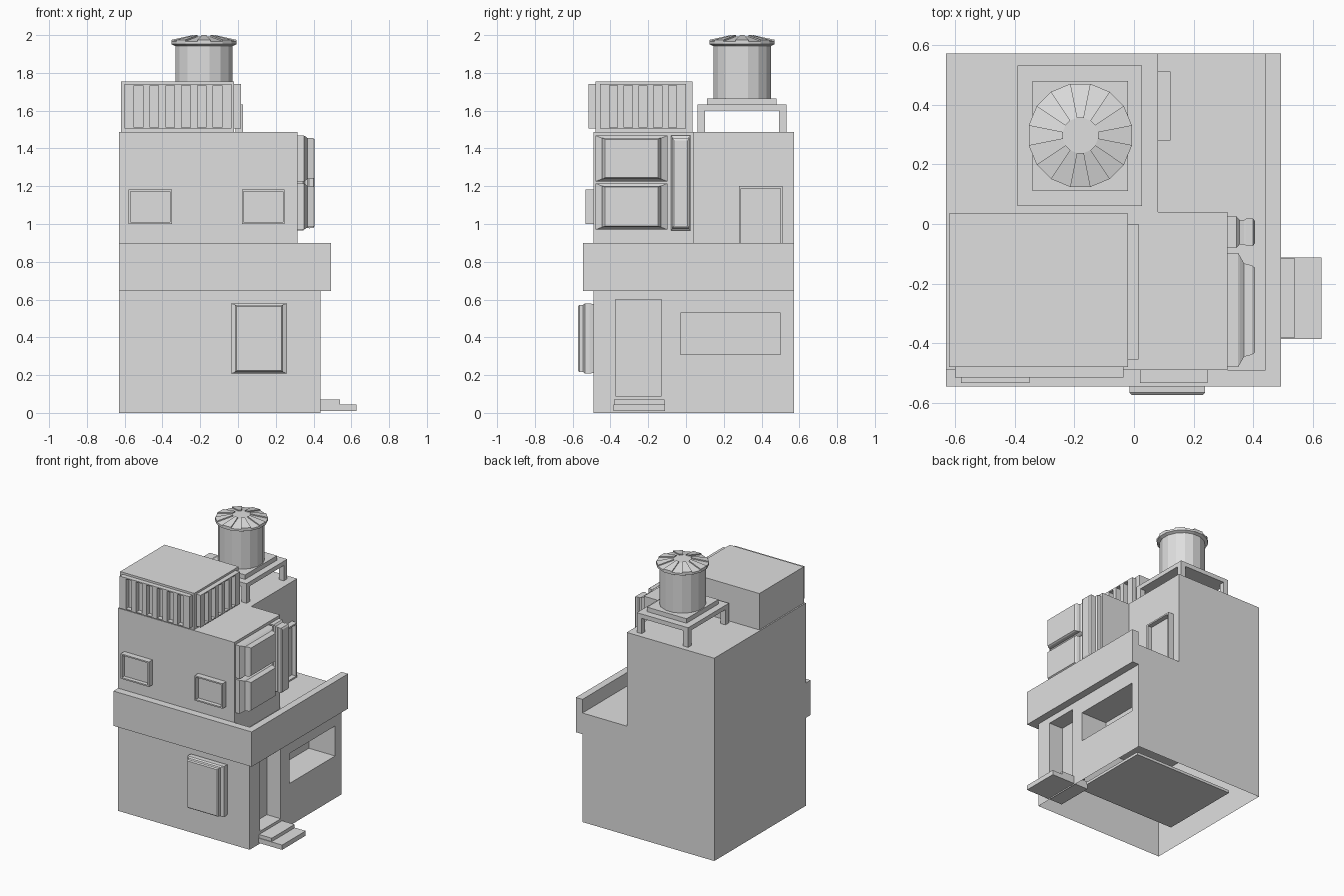
import bpy, bmesh
from math import cos, sin, pi
from mathutils import Vector

cube = bpy.data.objects.get("Cube")
if cube:
    bpy.data.objects.remove(cube, do_unlink=True)

GREY = (0.74, 0.74, 0.74, 1)
plaster = bpy.data.materials.new("plain_grey")
plaster.use_nodes = True
plaster.diffuse_color = GREY
plaster.node_tree.nodes["Principled BSDF"].inputs["Base Color"].default_value = GREY


def finish(name, bm):
    bmesh.ops.recalc_face_normals(bm, faces=bm.faces)
    mesh = bpy.data.meshes.new(name)
    bm.to_mesh(mesh)
    bm.free()
    mesh.materials.append(plaster)
    obj = bpy.data.objects.new(name, mesh)
    bpy.context.collection.objects.link(obj)
    return obj


def add_box(bm, x, y, z):
    verts = bmesh.ops.create_cube(bm, size=1)["verts"]
    for v in verts:
        v.co = Vector([r[0] if c < 0 else r[1] for c, r in zip(v.co, (x, y, z))])


def boxes(name, *ranges):
    bm = bmesh.new()
    for r in ranges:
        add_box(bm, *r)
    return finish(name, bm)


def prism(name, outline, z0, z1):
    bm = bmesh.new()
    face = bm.faces.new([bm.verts.new((x, y, z0)) for x, y in outline])
    top = bmesh.ops.extrude_face_region(bm, geom=[face])["geom"]
    bmesh.ops.translate(bm, vec=(0, 0, z1 - z0),
                        verts=[g for g in top if isinstance(g, bmesh.types.BMVert)])
    return finish(name, bm)


def framed(name, x, y, z, facing, border, depth):
    """Box whose facing side is a thin border around a sunken panel."""
    bm = bmesh.new()
    add_box(bm, x, y, z)
    bm.normal_update()
    d = Vector(facing)
    face = max(bm.faces, key=lambda f: f.normal.dot(d))
    bmesh.ops.inset_region(bm, faces=[face], thickness=border)
    inner = bmesh.ops.extrude_face_region(bm, geom=[face])["geom"]
    bmesh.ops.translate(bm, vec=d * -depth,
                        verts=[g for g in inner if isinstance(g, bmesh.types.BMVert)])
    bmesh.ops.delete(bm, geom=[face], context='FACES')
    return finish(name, bm)


def sign(name, wall, u, z, tiers, sideways):
    """Rectangular rings (distance out, side inset, top inset) joined into a sign."""
    bm = bmesh.new()
    rings = []
    for out, a, b in tiers:
        corners = [(u[0] + a, z[0] + b), (u[1] - a, z[0] + b),
                   (u[1] - a, z[1] - b), (u[0] + a, z[1] - b)]
        rings.append([bm.verts.new((wall + out, p, q) if sideways else (p, wall - out, q))
                      for p, q in corners])
    for low, high in zip(rings, rings[1:]):
        for i in range(4):
            j = (i + 1) % 4
            bm.faces.new((low[i], low[j], high[j], high[i]))
    bm.faces.new(rings[0])
    bm.faces.new(rings[-1])
    return finish(name, bm)


# Ground floor: cut door and window recesses, then open the underside
ground = boxes("ground_floor_walls", ((-0.63, 0.438), (-0.49, 0.572), (0, 0.7)))
cutter = boxes("recess_cutter",
               ((0.325, 0.6), (-0.372, -0.13), (0.09, 0.6)),
               ((0.225, 0.6), (-0.03, 0.5), (0.31, 0.53)))
cutter.hide_render = True
cut = ground.modifiers.new("recesses", 'BOOLEAN')
cut.operation = 'DIFFERENCE'
cut.solver = 'EXACT'
cut.object = cutter
bpy.context.view_layer.update()
carved = bpy.data.meshes.new_from_object(
    ground.evaluated_get(bpy.context.evaluated_depsgraph_get()))
ground.modifiers.clear()
ground.data = carved
bpy.data.objects.remove(cutter, do_unlink=True)
bm = bmesh.new()
bm.from_mesh(carved)
bmesh.ops.delete(bm, geom=[f for f in bm.faces if f.calc_center_median().z < 0.001],
                 context='FACES')
bm.to_mesh(carved)
bm.free()
boxes("inner_floor", ((-0.53, 0.285), (-0.24, 0.375), (0.08, 0.10)))

# Door steps, running in under the doorway
boxes("door_steps", ((0.32, 0.628), (-0.385, -0.112), (0.01, 0.045)),
      ((0.32, 0.54), (-0.38, -0.115), (0.045, 0.07)))

# Overhanging slab with parapet along the front and the left side
boxes("terrace_slab", ((-0.63, 0.493), (-0.545, 0.572), (0.645, 0.80)))
prism("parapet", [(-0.63, -0.545), (0.493, -0.545), (0.493, 0.572),
                  (0.44, 0.572), (0.44, -0.49), (-0.63, -0.49)], 0.80, 0.90)

# Upper storey with a notch at the back for the terrace
prism("upper_storey", [(-0.63, -0.49), (0.314, -0.49), (0.314, 0.04),
                       (0.08, 0.04), (0.08, 0.572), (-0.63, 0.572)], 0.80, 1.488)
framed("terrace_door", (0.08, 0.122), (0.28, 0.512), (0.80, 1.20), (1, 0, 0), 0.016, 0.035)
for side, x in (("right", (-0.58, -0.35)), ("left", (0.02, 0.247))):
    framed(side + "_front_window", x, (-0.533, -0.49), (1.0, 1.183), (0, -1, 0), 0.014, 0.03)

# Wall signs
sign("front_wall_sign", -0.49, (-0.037, 0.26), (0.208, 0.58),
     [(0, 0.004, 0.004), (0.02, 0, 0), (0.045, 0, 0), (0.055, 0.022, 0.008),
      (0.075, 0.022, 0.009), (0.083, 0.03, 0.016)], False)
big = [(0, 0, 0), (0.035, 0, 0), (0.042, 0.012, 0.004), (0.055, 0.035, 0.014),
       (0.082, 0.042, 0.014), (0.092, 0.05, 0.02)]
sign("lower_side_sign", 0.314, (-0.48, -0.097), (0.97, 1.215), big, True)
sign("upper_side_sign", 0.314, (-0.48, -0.097), (1.225, 1.468), big, True)
sign("tall_side_sign", 0.314, (-0.08, 0.025), (0.965, 1.468),
     [(0, 0, 0), (0.03, 0, 0), (0.04, 0.012, 0.012), (0.055, 0.012, 0.015),
      (0.062, 0.007, 0.012), (0.085, 0.007, 0.014), (0.092, 0.016, 0.025)], True)

# Rooftop room with framed slatted panels on the front and left
boxes("rooftop_room", ((-0.62, -0.02), (-0.48, 0.035), (1.488, 1.755)))


def slats(name, start, end, grooves, place):
    post = 0.05
    pitch = (end - start - 2 * post) / (grooves - 0.45)
    bm = bmesh.new()
    for rail in ((1.505, 1.512), (1.732, 1.74)):
        add_box(bm, *place((start, end), 0.035), rail)
    edges = [start + post + (i + 0.55) * pitch for i in range(grooves - 1)]
    spans = [(start, start + post), (end - post, end)]
    for span in spans + [(a, a + 0.45 * pitch) for a in edges]:
        add_box(bm, *place(span, 0.035), (1.512, 1.732))
    finish(name, bm)


slats("front_slats", -0.6, -0.035, 6, lambda r, d: (r, (-0.48 - d, -0.478)))
slats("left_slats", -0.455, 0.0, 5, lambda r, d: ((-0.022, -0.02 + d), r))

# Water tank stand
legs = [(x, y, (1.488, 1.605)) for x in ((-0.39, -0.35), (-0.013, 0.027))
        for y in ((0.06, 0.10), (0.492, 0.532))]
boxes("tank_stand", ((-0.39, 0.027), (0.06, 0.532), (1.60, 1.632)),
      ((-0.34, -0.02), (0.11, 0.48), (1.632, 1.665)), *legs)

# Water tank: faceted drum with a flared lid
SIDES = 16


def lathe(name, profile, ribbed=False):
    bm = bmesh.new()
    rings = [[bm.verts.new((-0.18 + r * cos(2 * pi * (i + 0.5) / SIDES),
                            0.297 + r * sin(2 * pi * (i + 0.5) / SIDES), z))
              for i in range(SIDES)] for r, z in profile]
    ribs = []
    for k, (low, high) in enumerate(zip(rings, rings[1:])):
        for i in range(SIDES):
            j = (i + 1) % SIDES
            f = bm.faces.new((low[i], low[j], high[j], high[i]))
            if ribbed and k == len(rings) - 2 and i % 2:
                ribs.append(f)
    bm.faces.new(rings[0])
    bm.faces.new(rings[-1])
    bmesh.ops.recalc_face_normals(bm, faces=bm.faces)
    # Raise every second wedge of the lid
    for f in bmesh.ops.extrude_discrete_faces(bm, faces=ribs)["faces"]:
        bmesh.ops.translate(bm, vec=(0, 0, 0.008), verts=list(f.verts))
    return finish(name, bm)


lathe("tank_drum", [(0.155, 1.665), (0.155, 1.955)])
lathe("tank_lid", [(0.155, 1.942), (0.176, 1.952), (0.176, 1.967), (0.06, 1.992)], True)
